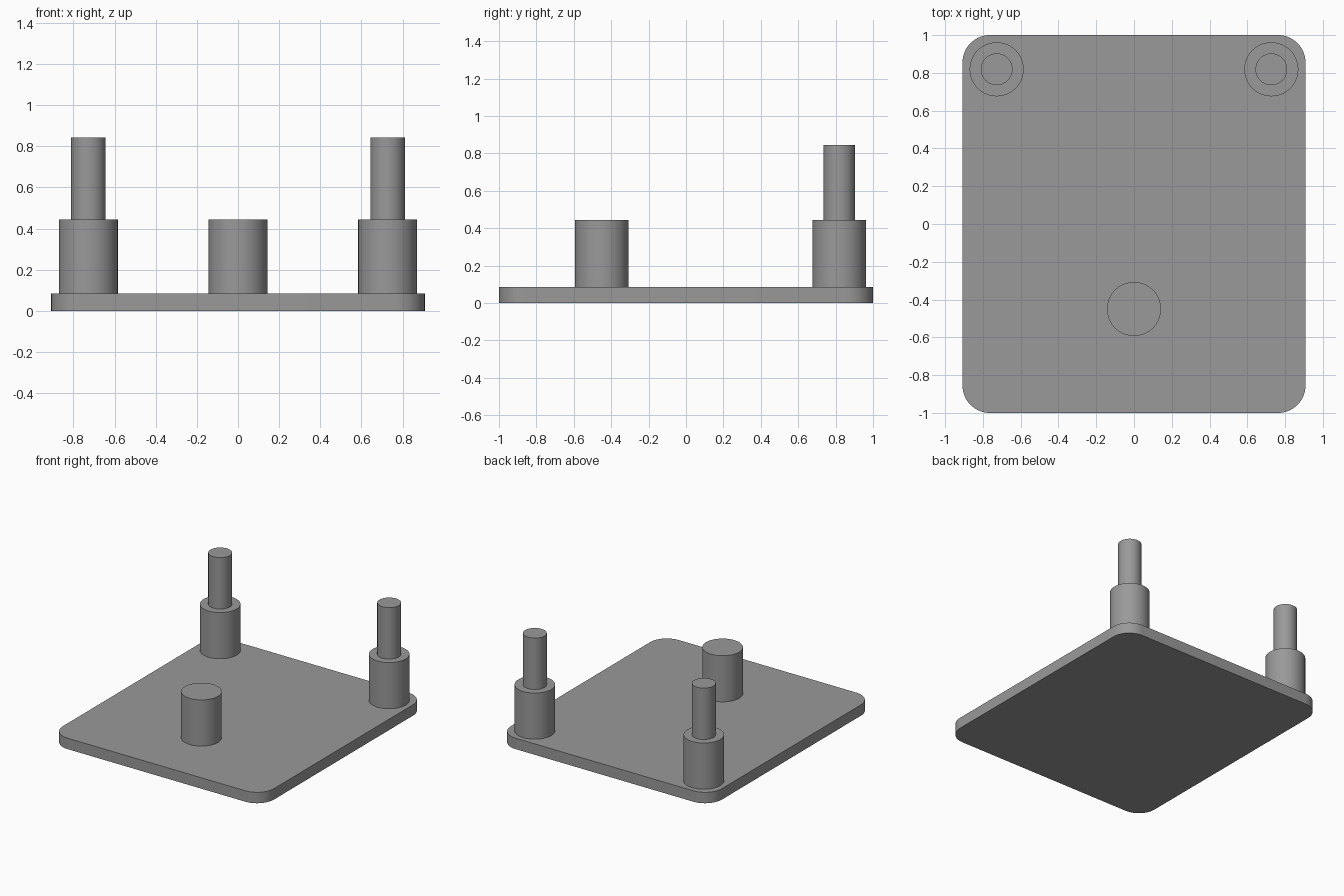
import bpy, bmesh, math

if "Cube" in bpy.data.objects:
    bpy.data.objects.remove(bpy.data.objects["Cube"])

grey = bpy.data.materials.new("mid grey")
grey.diffuse_color = (0.32, 0.32, 0.32, 1)
grey.use_nodes = True
grey.node_tree.nodes["Principled BSDF"].inputs["Base Color"].default_value = grey.diffuse_color


def extrude_outline(name, outline, z0, z1):
    """Closed prism from a flat outline, smooth around its curved sides."""
    bm = bmesh.new()
    base = bm.faces.new([bm.verts.new((x, y, z0)) for x, y in outline])
    top = bmesh.ops.extrude_face_region(bm, geom=[base], use_keep_orig=True)
    for item in top["geom"]:
        if isinstance(item, bmesh.types.BMVert):
            item.co.z = z1
    bmesh.ops.recalc_face_normals(bm, faces=bm.faces)
    mesh = bpy.data.meshes.new(name)
    bm.to_mesh(mesh)
    bm.free()
    mesh.materials.append(grey)
    obj = bpy.data.objects.new(name, mesh)
    bpy.context.collection.objects.link(obj)
    bpy.ops.object.select_all(action='DESELECT')
    obj.select_set(True)
    bpy.context.view_layer.objects.active = obj
    bpy.ops.object.shade_smooth_by_angle(angle=math.radians(30))
    return obj


def arc(cx, cy, r, start, sweep, n):
    return [(cx + r * math.cos(start + sweep * i / n),
             cy + r * math.sin(start + sweep * i / n)) for i in range(n + 1)]


def cylinder(name, x, y, r, z0, z1):
    return extrude_outline(name, arc(x, y, r, 0, math.tau, 64)[:-1], z0, z1)


PLATE_TOP, POST_TOP, PIN_TOP = 0.085, 0.444, 0.844
HALF_X, HALF_Y, CORNER = 0.908, 1.0, 0.145

# Base plate with rounded corners
outline = []
for i, (sx, sy) in enumerate([(1, 1), (-1, 1), (-1, -1), (1, -1)]):
    outline += arc(sx * (HALF_X - CORNER), sy * (HALF_Y - CORNER), CORNER,
                   i * math.pi / 2, math.pi / 2, 16)
extrude_outline("base_plate", outline, 0, PLATE_TOP)

# Plain front post
cylinder("front_post", 0, -0.45, 0.143, PLATE_TOP, POST_TOP)

# Stepped back posts, each with a thinner pin on top
for side, x in (("left", -0.727), ("right", 0.727)):
    cylinder(f"back_post_{side}", x, 0.819, 0.143, PLATE_TOP, POST_TOP)
    cylinder(f"back_pin_{side}", x, 0.819, 0.084, POST_TOP, PIN_TOP)
